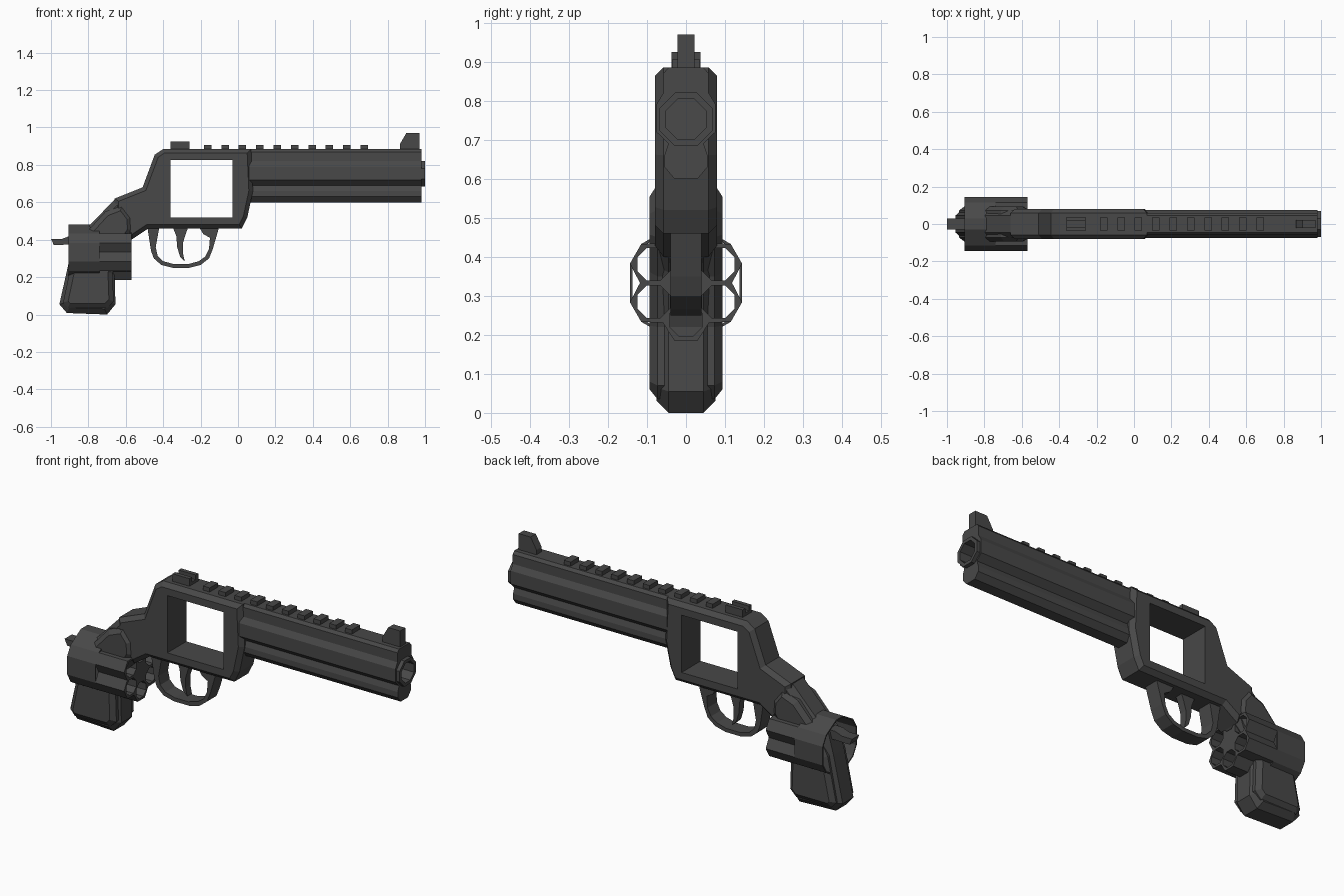
import bpy, bmesh, math
from mathutils import Vector

cube = bpy.data.objects.get("Cube")
if cube:
    bpy.data.objects.remove(cube)

steel = bpy.data.materials.new("dark_gunmetal")
steel.use_nodes = True
steel.diffuse_color = (0.065, 0.065, 0.065, 1)
steel.node_tree.nodes["Principled BSDF"].inputs["Base Color"].default_value = (0.065, 0.065, 0.065, 1)


def inset(points, amount):
    """Shrink a closed outline by a constant distance."""
    pts = [Vector(p) for p in points]
    n = len(pts)
    area = sum(pts[i - 1].cross(pts[i]) for i in range(n))
    sign = 1 if area > 0 else -1
    result = []
    for i, p in enumerate(pts):
        d1 = (p - pts[i - 1]).normalized()
        d2 = (pts[(i + 1) % n] - p).normalized()
        n1, n2 = Vector((-d1.y, d1.x)) * sign, Vector((-d2.y, d2.x)) * sign
        result.append(p + (n1 + n2) * amount / max(1 + n1.dot(n2), 0.4))
    return result


def prism(name, outline, start, end, axis="y", chamfer=0.0, depth=None, holes=()):
    """Extrude an outline with holes along x or y, with chamfered rims."""
    bm = bmesh.new()
    depth = chamfer if depth is None else depth

    def ring(points, t):
        return [bm.verts.new((p[0], t, p[1]) if axis == "y" else (t, p[0], p[1])) for p in points]

    def wall(a, b):
        for i in range(len(a)):
            bm.faces.new((a[i - 1], a[i], b[i], b[i - 1]))

    rings = [ring(outline, start + depth), ring(outline, end - depth)]
    if chamfer:
        small = inset(outline, chamfer)
        rings = [ring(small, start)] + rings + [ring(small, end)]
    for a, b in zip(rings, rings[1:]):
        wall(a, b)
    caps = [[rings[0]], [rings[-1]]]
    for hole in holes:
        a, b = ring(hole, start), ring(hole, end)
        wall(a, b)
        caps[0].append(a)
        caps[1].append(b)
    for loops in caps:
        edges = [bm.edges.get((r[i - 1], r[i])) for r in loops for i in range(len(r))]
        bmesh.ops.triangle_fill(bm, use_beauty=True, use_dissolve=False, edges=edges)
    bmesh.ops.recalc_face_normals(bm, faces=bm.faces[:])
    mesh = bpy.data.meshes.new(name)
    bm.to_mesh(mesh)
    bm.free()
    mesh.materials.append(steel)
    obj = bpy.data.objects.new(name, mesh)
    bpy.context.collection.objects.link(obj)
    return obj


def circle(y, z, r, n=8, turn=0.5):
    return [(y + r * math.cos(math.tau * (i + turn) / n),
             z + r * math.sin(math.tau * (i + turn) / n)) for i in range(n)]


def rect(a0, a1, b0, b1):
    return [(a0, b0), (a1, b0), (a1, b1), (a0, b1)]


def mirrored(half):
    return half + [(-y, z) for y, z in reversed(half)]


# Frame with the open window
prism("frame", [(-0.40, 0.885), (0.07, 0.885), (0.08, 0.66), (0.05, 0.52), (0.02, 0.46),
                (-0.48, 0.46), (-0.57, 0.40), (-0.66, 0.52), (-0.66, 0.62),
                (-0.51, 0.68), (-0.445, 0.855)],
      -0.08, 0.08, chamfer=0.022, holes=[rect(-0.36, -0.03, 0.52, 0.825)])

# Barrel with lower lug, bore and muzzle ring
barrel = mirrored([(0.045, 0.885), (0.058, 0.87), (0.058, 0.82), (0.076, 0.79),
                   (0.076, 0.72), (0.045, 0.69), (0.055, 0.66), (0.055, 0.63), (0.03, 0.60)])
bore = circle(0, 0.752, 0.056)
prism("barrel", barrel, 0.06, 0.98, "x", holes=[bore])
prism("muzzle_ring", circle(0, 0.752, 0.074), 0.95, 1.0, "x", holes=[bore])

# Sights and top rail
prism("front_sight", [(0.865, 0.88), (0.865, 0.91), (0.90, 0.97), (0.97, 0.97), (0.97, 0.88)],
      -0.022, 0.022)
prism("rear_sight_base", rect(-0.36, -0.26, 0.88, 0.90), -0.037, 0.037)
for side, y in (("right", -0.037), ("left", 0.015)):
    prism("rear_sight_ear_" + side, rect(-0.36, -0.26, 0.89, 0.925), y, y + 0.022)
for i in range(10):
    x = -0.162 + i * 0.093
    prism(f"rail_tooth_{i + 1}", rect(x - 0.02, x + 0.02, 0.88, 0.907), -0.035, 0.035)

# Trigger and guard
prism("trigger_guard", [(-0.485, 0.47), (-0.465, 0.34), (-0.45, 0.30), (-0.41, 0.265), (-0.35, 0.25),
                        (-0.26, 0.25), (-0.20, 0.265), (-0.155, 0.30), (-0.135, 0.35), (-0.10, 0.47),
                        (-0.21, 0.47), (-0.185, 0.43), (-0.15, 0.41), (-0.155, 0.35), (-0.175, 0.31),
                        (-0.21, 0.285), (-0.265, 0.27), (-0.345, 0.27), (-0.40, 0.285),
                        (-0.43, 0.315), (-0.44, 0.36), (-0.42, 0.47)],
      -0.04, 0.04)
prism("trigger", [(-0.35, 0.47), (-0.33, 0.42), (-0.325, 0.36), (-0.31, 0.31), (-0.285, 0.285),
                  (-0.295, 0.33), (-0.295, 0.38), (-0.28, 0.43), (-0.265, 0.47)], -0.02, 0.02)

# Grip core and its raised panels
prism("grip_core", [(-0.50, 0.67), (-0.66, 0.615), (-0.79, 0.48), (-0.87, 0.41), (-0.90, 0.30),
                    (-0.955, 0.055), (-0.915, 0.008), (-0.70, 0.0), (-0.655, 0.055), (-0.66, 0.22),
                    (-0.61, 0.36), (-0.52, 0.45)],
      -0.075, 0.075, chamfer=0.03)
prism("grip_panels", [(-0.62, 0.585), (-0.57, 0.52), (-0.565, 0.45), (-0.63, 0.35), (-0.67, 0.22),
                      (-0.665, 0.07), (-0.70, 0.035), (-0.91, 0.035), (-0.935, 0.065),
                      (-0.885, 0.30), (-0.81, 0.44), (-0.71, 0.55)],
      -0.093, 0.093, chamfer=0.025, depth=0.02)

# Hammer spur
prism("hammer_spur", [(-1.0, 0.405), (-0.94, 0.405), (-0.90, 0.42), (-0.84, 0.42), (-0.84, 0.375),
                      (-0.985, 0.372)], -0.03, 0.03)

# Revolving cylinder: fluted front with chambers, open shell behind
CZ = 0.333
fluted, plain = [], []
for k in range(6):
    for angle, radius in ((0, 0.118), (19, 0.152), (41, 0.152)):
        a = math.radians(60 * k + angle)
        point = (radius * math.cos(a), CZ + radius * math.sin(a))
        fluted.append(point)
        if angle:
            plain.append(point)
chambers = []
for k in range(6):
    a = math.radians(60 * k + 30)
    chambers.append(circle(0.096 * math.cos(a), CZ + 0.096 * math.sin(a), 0.045))
prism("cylinder_front", fluted, -0.74, -0.57, "x", holes=chambers)
prism("cylinder_rear_shell", plain, -0.905, -0.74, "x", holes=[inset(plain, 0.007)])
